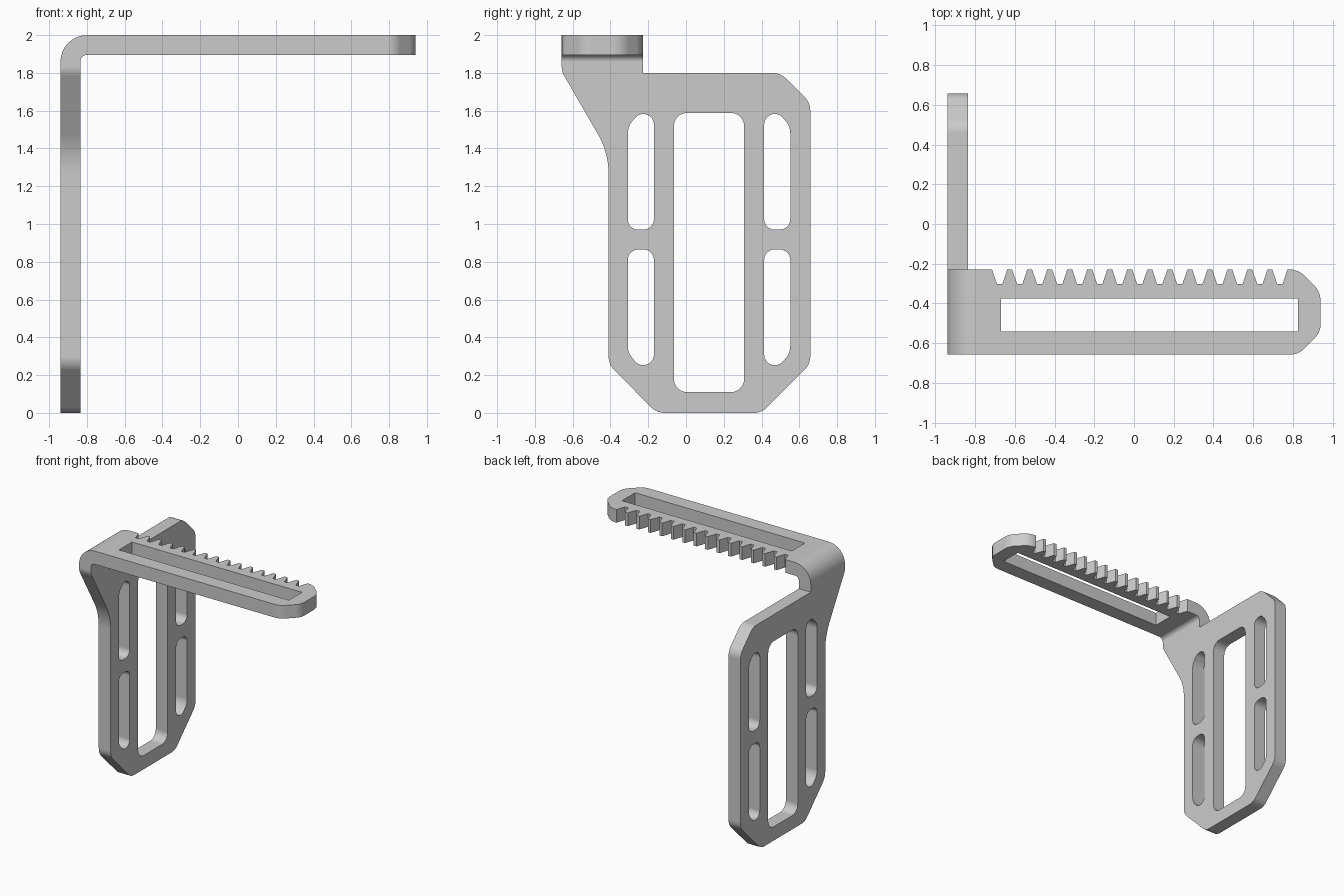
import bpy, bmesh, math
from mathutils import Vector

if "Cube" in bpy.data.objects:
    bpy.data.objects.remove(bpy.data.objects["Cube"])


def rounded(corners, seg=8):
    """Outline from (u, v, radius) corners, each filleted by an arc."""
    out, n = [], len(corners)
    for i, c in enumerate(corners):
        p = Vector(c[:2])
        r = c[2] if len(c) > 2 else 0
        if r == 0:
            out.append(p)
            continue
        a = (Vector(corners[i - 1][:2]) - p).normalized()
        b = (Vector(corners[(i + 1) % n][:2]) - p).normalized()
        half = a.angle(b) / 2
        centre = p + (a + b).normalized() * (r / math.sin(half))
        s = p + a * (r / math.tan(half)) - centre
        e = p + b * (r / math.tan(half)) - centre
        total = math.pi - 2 * half
        for k in range(seg + 1):
            t = k / seg
            out.append(centre + (s * math.sin((1 - t) * total)
                                 + e * math.sin(t * total)) / math.sin(total))
    return out


def prisms(name, outlines, axis, lo, hi):
    """Extrude closed outlines along an axis (0=x, 1=y, 2=z) into one object."""
    bm = bmesh.new()
    for pts in outlines:
        def place(p, d):
            co = [p[0], p[1]]
            co.insert(axis, d)
            return bm.verts.new(co)
        low = [place(p, lo) for p in pts]
        top = [place(p, hi) for p in pts]
        bm.faces.new(low[::-1])
        bm.faces.new(top)
        for i in range(len(pts)):
            j = (i + 1) % len(pts)
            bm.faces.new((low[i], low[j], top[j], top[i]))
    bmesh.ops.recalc_face_normals(bm, faces=bm.faces)
    me = bpy.data.meshes.new(name)
    bm.to_mesh(me)
    bm.free()
    ob = bpy.data.objects.new(name, me)
    bpy.context.collection.objects.link(ob)
    return ob


def combine(ob, cutter, operation):
    cutter.hide_render = True
    m = ob.modifiers.new("cut", 'BOOLEAN')
    m.operation, m.solver, m.object = operation, 'EXACT', cutter
    bpy.context.view_layer.objects.active = ob
    bpy.ops.object.modifier_apply(modifier=m.name)
    bpy.data.objects.remove(cutter)


def box(u0, u1, v0, v1, r=0):
    return rounded([(u0, v0, r), (u1, v0, r), (u1, v1, r), (u0, v1, r)])


Y0, Y1, YT = -0.658, 0.658, -0.228   # outer sides and toothed edge

# Bent strip: L profile seen from the front
bracket = prisms("slotted_bracket", [rounded([
    (-0.94, -0.2), (-0.835, -0.2), (-0.835, 1.895, 0.035),
    (1.2, 1.895), (1.2, 2.0), (-0.94, 2.0, 0.14)])], 1, -1, 1)

# Plate silhouette seen from the side, with the neck up to the arm
side = prisms("side_outline", [rounded([
    (-0.155, 0, 0.1), (0.40, 0, 0.1), (Y1, 0.258, 0.1), (Y1, 1.642, 0.1),
    (0.50, 1.80, 0.1), (YT, 1.80), (YT, 2.2), (Y0, 2.2), (Y0, 1.807, 0.1),
    (-0.41, 1.378, 0.41), (-0.41, 0.257, 0.1)])], 0, -1.5, 1.5)
combine(bracket, side, 'INTERSECT')

# Arm silhouette seen from above, with the row of teeth
plan = [(-1.2, Y0), (0.827, Y0, 0.1), (0.94, -0.545, 0.1),
        (0.94, -0.341, 0.12), (0.827, YT, 0.12)]
for i in reversed(range(15)):
    x = -0.715 + 0.1008 * i
    plan += [(x + 0.077, YT), (x + 0.052, -0.302), (x + 0.025, -0.302), (x, YT)]
plan += [(-0.78, YT), (-0.78, 0.9), (-1.2, 0.9)]
combine(bracket, prisms("plan_outline", [rounded(plan)], 2, -0.5, 2.5), 'INTERSECT')

# Long slot in the arm
combine(bracket, prisms("arm_slot", [box(-0.67, 0.827, -0.541, -0.376)],
                        2, 1.7, 2.3), 'DIFFERENCE')

# Central window and four mirrored side slots in the plate
cy, cz = 0.122, 0.9175
slot = rounded([(-0.308, 0.97, 0.055), (-0.17, 0.97, 0.055), (-0.17, 1.582, 0.055),
                (-0.25, 1.582, 0.05), (-0.308, 1.52, 0.1)])
holes = [box(-0.064, 0.308, 0.11, 1.588, 0.07)]
for sy in (1, -1):
    for sz in (1, -1):
        holes.append([(cy + sy * (p[0] - cy), cz + sz * (p[1] - cz)) for p in slot])
combine(bracket, prisms("plate_slots", holes, 0, -1.2, -0.6), 'DIFFERENCE')

# Smooth fillets, crisp edges
bpy.ops.object.select_all(action='DESELECT')
bracket.select_set(True)
bpy.context.view_layer.objects.active = bracket
bpy.ops.object.shade_smooth_by_angle(angle=math.radians(25))
wn = bracket.modifiers.new("flat_face_normals", 'WEIGHTED_NORMAL')
wn.keep_sharp = True
